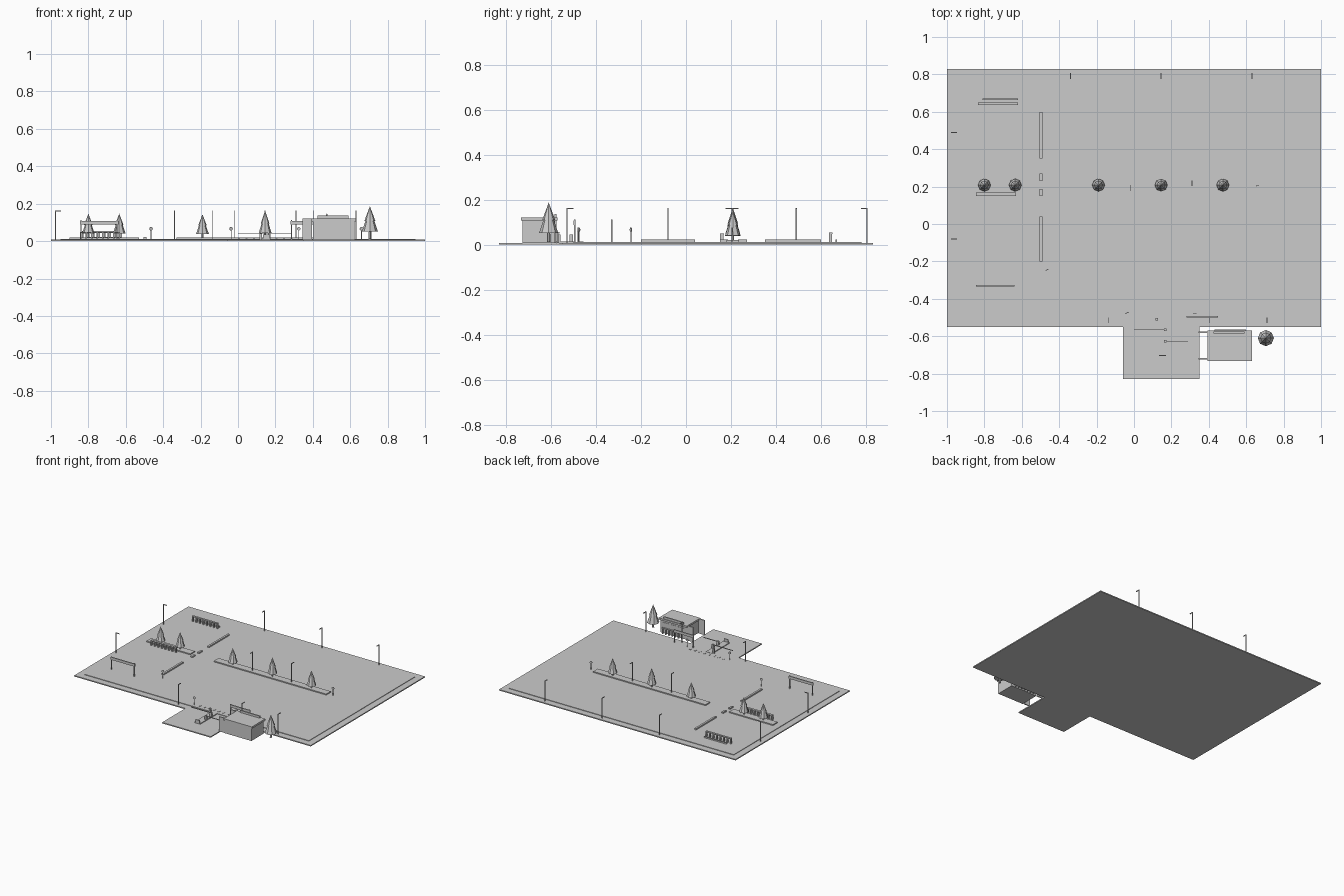
import bpy
from math import radians, pi

G, A = 0.008, 0.012   # ground top, asphalt top


def box(name, x0, x1, y0, y1, z0, z1):
    bpy.ops.mesh.primitive_cube_add(size=1, location=((x0 + x1) / 2, (y0 + y1) / 2, (z0 + z1) / 2))
    o = bpy.context.object
    o.name = name
    o.scale = (x1 - x0, y1 - y0, z1 - z0)
    return o


def cone(name, x, y, z0, z1, r0, r1=0.0, sides=8):
    bpy.ops.mesh.primitive_cone_add(vertices=sides, radius1=r0, radius2=r1, depth=z1 - z0,
                                    location=(x, y, (z0 + z1) / 2))
    o = bpy.context.object
    o.name = name
    return o


def tree(x, y, h, r):
    cone("tree_trunk", x, y, A, h * 0.35, r * 0.18, r * 0.15, 6)
    cone("tree_lower_foliage", x, y, h * 0.27, h * 0.72, r, r * 0.35)
    cone("tree_upper_foliage", x, y, h * 0.58, h, r * 0.68)


def lamp(x, y, dx, dy):
    # square pole with a short arm and flat head
    t = 0.0025
    box("lamp_pole", x - t, x + t, y - t, y + t, G, 0.163)
    ex, ey = x + dx * 0.026, y + dy * 0.026
    box("lamp_head", min(x, ex) - t, max(x, ex) + t, min(y, ey) - t, max(y, ey) + t, 0.158, 0.163)


def road_sign(x, y, turn):
    cone("sign_post", x, y, G, 0.068, 0.002, 0.002, 6)
    bpy.ops.mesh.primitive_cylinder_add(vertices=16, radius=0.0095, depth=0.003,
                                        location=(x, y, 0.066), rotation=(pi / 2, 0, radians(turn)))
    bpy.context.object.name = "sign_disc"


def gantry(x0, x1, y):
    # height-limit board on two posts
    box("gantry_board", x0, x1, y - 0.004, y + 0.004, 0.088, 0.108)
    for x in (x0 + 0.006, x1 - 0.006):
        box("gantry_post", x - 0.003, x + 0.003, y - 0.003, y + 0.003, A, 0.112)


def rack(x0, x1, y0, y1, top, n):
    # row of uprights below a top rail
    box("rack_rail", x0, x1, y0, y1, top - 0.006, top)
    step = (x1 - x0 - 0.01) / (n - 1)
    for i in range(n):
        x = x0 + 0.005 + i * step
        box("rack_upright", x - 0.004, x + 0.004, y0 + 0.001, y1 - 0.001, G, top - 0.005)


# ground, asphalt and entrance road
box("ground_slab", -1, 1, -0.55, 0.83, 0, G)
box("entrance_road", -0.06, 0.35, -0.83, -0.55, 0, G)
box("asphalt", -0.95, 0.95, -0.50, 0.78, G - 0.004, A)

# tree islands
box("middle_island", -0.33, 0.62, 0.18, 0.235, A - 0.002, 0.02)
box("left_island", -0.9, -0.53, 0.18, 0.235, A - 0.002, 0.02)

# trees
for x, h in ((-0.8, 0.147), (-0.635, 0.147), (-0.19, 0.143), (0.145, 0.163), (0.475, 0.15)):
    tree(x, 0.208, h, 0.034)
tree(0.705, -0.61, 0.187, 0.043)

# lamps around the edge and on the middle island
for x in (-0.135, 0.405, 0.71):
    lamp(x, -0.528, 0, 1)
for x in (-0.34, 0.145, 0.63):
    lamp(x, 0.805, 0, -1)
for y in (-0.08, 0.49):
    lamp(-0.975, y, 1, 0)
lamp(-0.02, 0.205, 0, -1)
lamp(0.31, 0.205, 0, 1)

# round road signs
for x, y, a in ((-0.465, -0.245, 25), (-0.037, -0.475, 25), (0.325, -0.48, 0), (0.66, 0.205, 15)):
    road_sign(x, y, a)

# lane dividers
for y0, y1 in ((-0.2, 0.04), (0.15, 0.187), (0.23, 0.27), (0.35, 0.6)):
    box("lane_divider", -0.505, -0.49, y0, y1, A - 0.002, 0.022)

# parking racks with low stops, and gantries
rack(-0.835, -0.62, 0.635, 0.65, 0.054, 8)
box("rack_stop", -0.81, -0.62, 0.664, 0.67, A - 0.002, 0.022)
rack(-0.845, -0.63, 0.15, 0.168, 0.05, 8)
gantry(-0.845, -0.64, -0.33)
gantry(0.28, 0.45, -0.495)

# entrance gates
box("gate_island", 0.125, 0.175, -0.705, -0.49, G - 0.002, 0.014)
for x, y in ((0.122, -0.51), (0.168, -0.565), (0.168, -0.627)):
    box("gate_box", x - 0.007, x + 0.007, y - 0.007, y + 0.007, G, 0.044)
box("gate_arm", 0.0, 0.165, -0.567, -0.563, 0.037, 0.042)
box("gate_arm", 0.165, 0.29, -0.629, -0.625, 0.037, 0.042)
box("ticket_stand", 0.135, 0.17, -0.706, -0.7, G, 0.035)

# crossing stripes
for i in range(8):
    x = 0.0 + i * 0.04
    box("crossing_stripe", x, x + 0.012, -0.475, -0.455, A - 0.002, A + 0.002)

# kiosk building
box("kiosk_walls", 0.4, 0.622, -0.727, -0.582, G, 0.108)
box("kiosk_roof", 0.392, 0.63, -0.733, -0.57, 0.106, 0.12)
box("roof_fascia", 0.425, 0.592, -0.585, -0.575, 0.118, 0.136)
for x in (0.42, 0.55):
    box("kiosk_window", x, x + 0.055, -0.583, -0.579, 0.05, 0.09)
box("kiosk_door", 0.49, 0.535, -0.583, -0.579, G, 0.09)
rack(0.43, 0.6, -0.574, -0.563, 0.055, 7)

# open side porch panels
for y in (-0.72, -0.58):
    box("porch_panel", 0.345, 0.395, y - 0.004, y + 0.004, G, 0.12)
